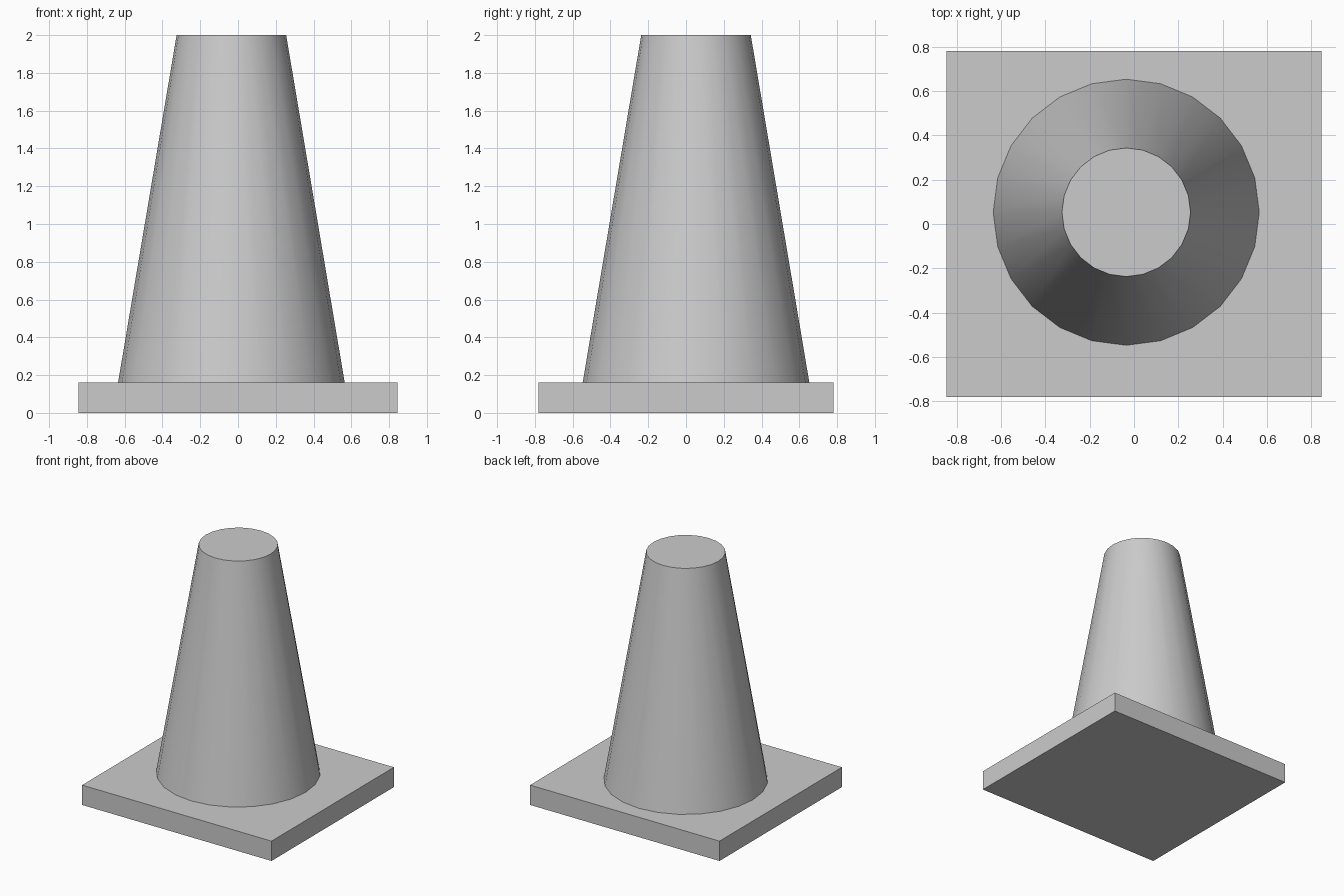
import bpy

if "Cube" in bpy.data.objects:
    bpy.data.objects.remove(bpy.data.objects["Cube"])

BASE_SIZE = (1.69, 1.56, 0.16)
CONE_CENTRE = (-0.035, 0.053)
CONE_TOP = 2.0

# Single plain grey
grey = bpy.data.materials.new("plain grey")
grey.use_nodes = True
colour = (0.6, 0.6, 0.6, 1)
grey.diffuse_color = colour
grey.node_tree.nodes["Principled BSDF"].inputs["Base Color"].default_value = colour


def finish(name):
    obj = bpy.context.object
    obj.name = name
    obj.data.materials.append(grey)
    return obj


# Flat rectangular foot plate
bpy.ops.mesh.primitive_cube_add(size=1, location=(0, 0, BASE_SIZE[2] / 2))
plate = finish("base_plate")
plate.scale = BASE_SIZE
bpy.ops.object.transform_apply(location=False, rotation=False, scale=True)

# Tapered body, slightly off centre on the plate
height = CONE_TOP - BASE_SIZE[2]
bpy.ops.mesh.primitive_cone_add(
    vertices=24, radius1=0.6, radius2=0.29, depth=height,
    location=(*CONE_CENTRE, BASE_SIZE[2] + height / 2))
finish("cone_body")
bpy.ops.object.shade_smooth_by_angle(angle=0.6)
